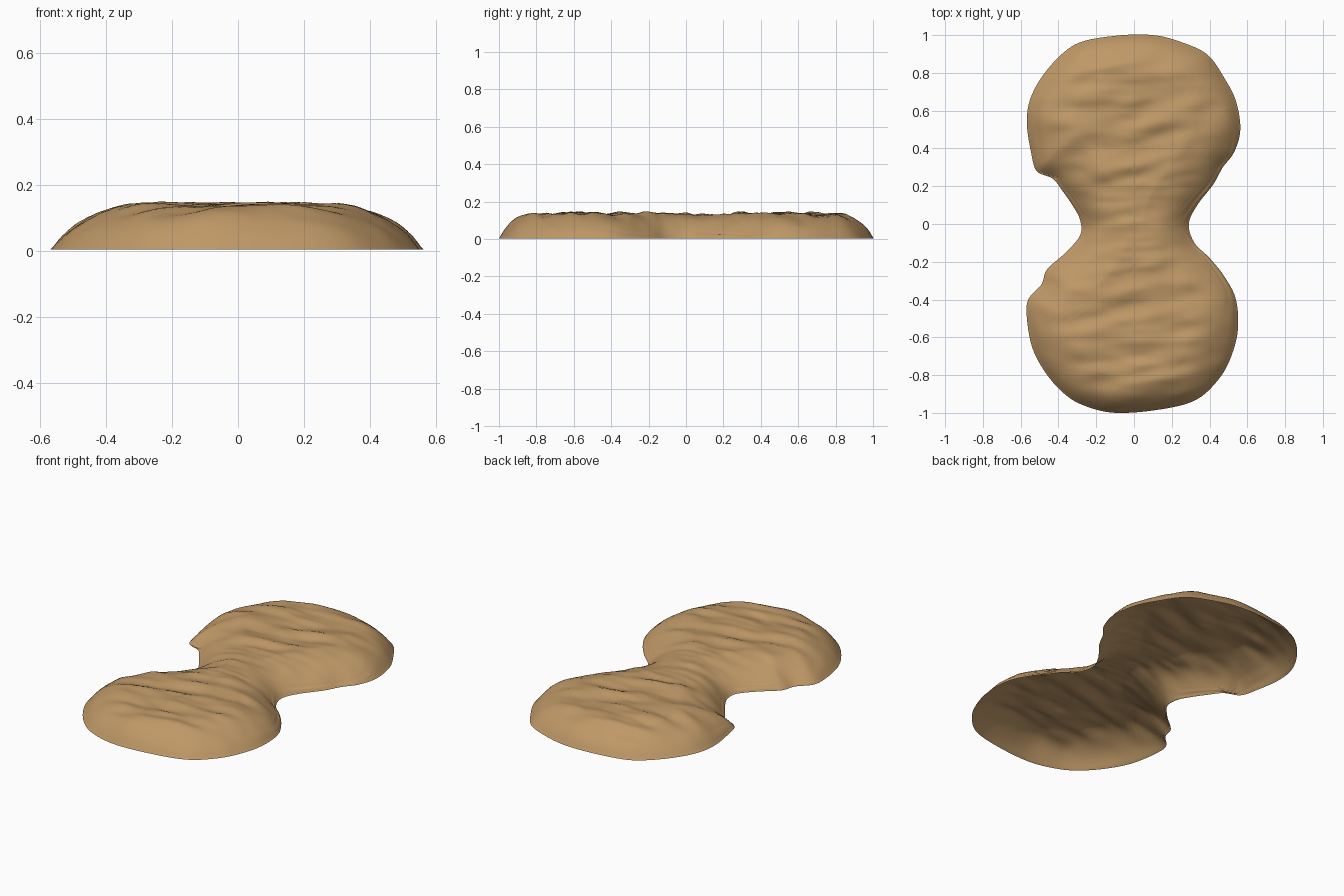
import bpy, bmesh, math
from mathutils import Vector, noise

if "Cube" in bpy.data.objects:
    bpy.data.objects.remove(bpy.data.objects["Cube"])

# Footprint outline of the mound (two lobes with a waist)
OUTLINE = [(.1, 1), (.23, .97), (.385, .9), (.48, .77), (.54, .65), (.563, .5), (.53, .38),
           (.47, .3), (.42, .21), (.335, .1), (.29, 0), (.32, -.1), (.4, -.18), (.48, -.28),
           (.54, -.4), (.55, -.56), (.515, -.7), (.45, -.82), (.33, -.93), (.15, -.98),
           (-.1, -1), (-.28, -.955), (-.39, -.88), (-.48, -.77), (-.54, -.65), (-.567, -.5),
           (-.56, -.4), (-.49, -.32), (-.46, -.24), (-.36, -.15), (-.285, -.06), (-.285, .02),
           (-.32, .09), (-.375, .17), (-.43, .24), (-.515, .28), (-.545, .38), (-.567, .53),
           (-.55, .66), (-.48, .79), (-.37, .91), (-.26, .97), (-.06, 1)]
SUB, RINGS = 5, 40


def smooth_loop(pts, sub):
    """Closed Catmull-Rom curve through the points."""
    p = [Vector(q) for q in pts]
    n, out = len(p), []
    for i in range(n):
        a, b, c, d = (p[(i + k) % n] for k in (-1, 0, 1, 2))
        for k in range(sub):
            t = k / sub
            out.append(.5 * (2 * b + (c - a) * t + (2 * a - 5 * b + 4 * c - d) * t * t
                             + (3 * b - a - 3 * c + d) * t ** 3))
    return out


loop = smooth_loop(OUTLINE, SUB)


def height(x, y):
    """Domed edge, steeper at the two ends, rising to a rippled plateau."""
    d = min((x - q.x) ** 2 + (y - q.y) ** 2 for q in loop) ** .5
    end = min(1, max(0, (abs(y) - .6) / .3))
    end *= max(0, 1 - abs(x) / .6)
    dome = min(.136, .155 * (1 - math.exp(-d / (.115 - .04 * end))))
    fade = min(1, d / .2)
    ripple = noise.noise(Vector((x * 3.5, y * 13 - x * 2, 1.3)))
    fine = noise.noise(Vector((x * 7, y * 24, 4.6)))
    lump = noise.noise(Vector((x * 7, y * 8, 7.1)))
    return max(0, dome + fade * (.017 * ripple + .006 * fine) + min(1, d / .06) * .008 * lump)


# Mound shell, open underneath: rings shrinking from the outline to a central spine
bm = bmesh.new()
rings = []
for r in range(RINGS + 1):
    s = 1 - (r / RINGS) ** 1.2
    ring = []
    for q in loop:
        x, y = q.x * s, q.y * (.55 + .45 * s)
        if r == RINGS:  # both sides share the same spine points
            x, y = 0, round(y / .03) * .03
        ring.append(bm.verts.new((x, y, .003 if r == 0 else height(x, y))))
    rings.append(ring)
n = len(loop)
for a, b in zip(rings, rings[1:]):
    for i in range(n):
        j = (i + 1) % n
        bm.faces.new((a[i], a[j], b[j], b[i]))

# Weld the two sides along the spine and make the faces look up
bmesh.ops.remove_doubles(bm, verts=rings[-1], dist=.001)
bm.normal_update()
if sum(f.normal.z for f in bm.faces) < 0:
    bmesh.ops.reverse_faces(bm, faces=bm.faces)
for f in bm.faces:
    f.smooth = True

mesh = bpy.data.meshes.new("sand_mound")
bm.to_mesh(mesh)
bm.free()
mound = bpy.data.objects.new("sand_mound", mesh)
bpy.context.collection.objects.link(mound)

sand = bpy.data.materials.new("sand tan")
sand.diffuse_color = (.52, .315, .135, 1)
sand.use_nodes = True
sand.node_tree.nodes["Principled BSDF"].inputs["Base Color"].default_value = sand.diffuse_color
mesh.materials.append(sand)
